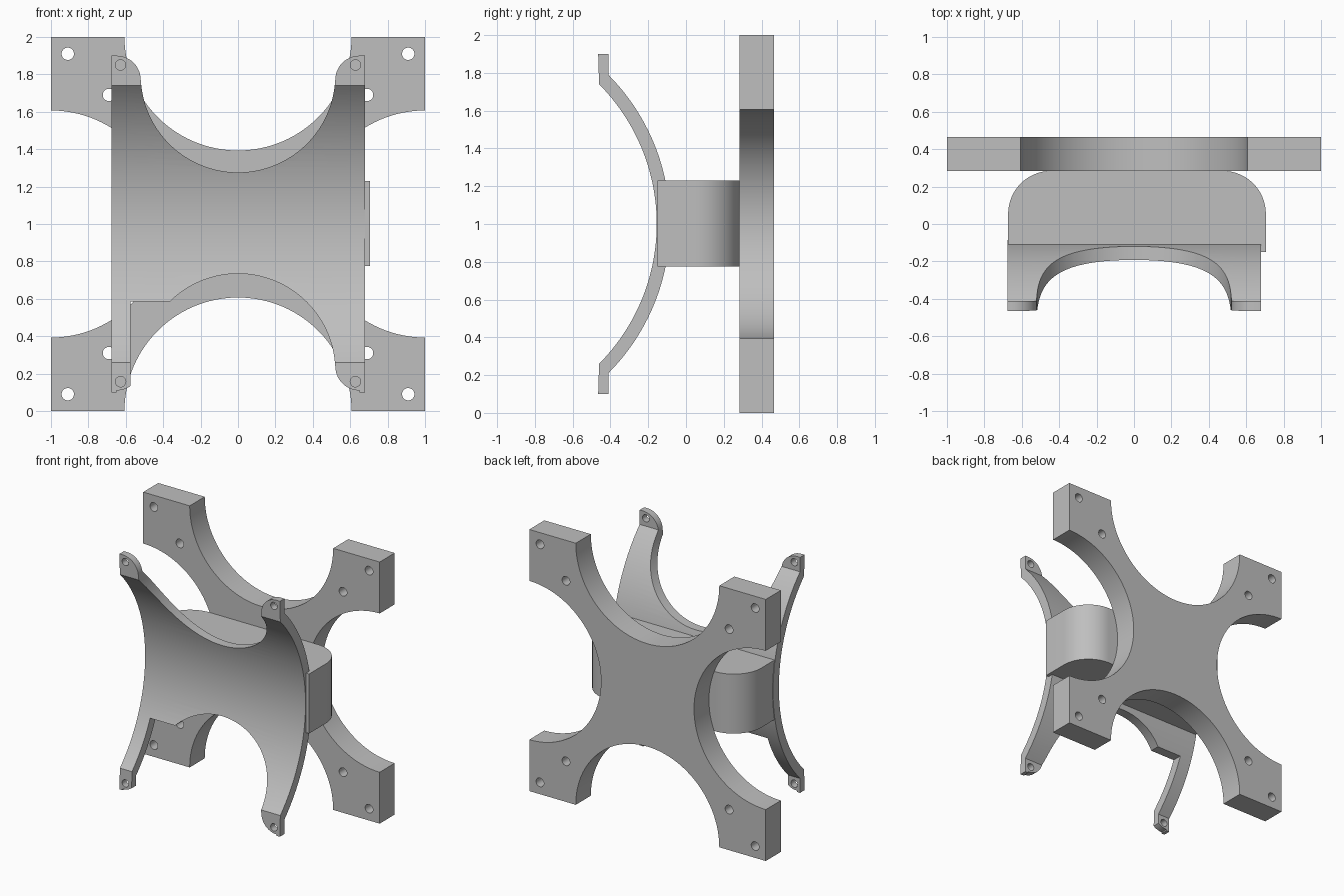
import bpy, bmesh
from math import cos, sin, asin, pi
from mathutils import Vector

if "Cube" in bpy.data.objects:
    bpy.data.objects.remove(bpy.data.objects["Cube"], do_unlink=True)

grey = bpy.data.materials.new("plain_grey")
grey.use_nodes = True
colour = (0.52, 0.52, 0.52, 1)
grey.diffuse_color = colour
grey.node_tree.nodes["Principled BSDF"].inputs["Base Color"].default_value = colour


def arc(cu, cv, r, start, end, steps=32):
    """Points along a circular arc."""
    angles = [start + (end - start) * i / steps for i in range(steps + 1)]
    return [(cu + r * cos(a), cv + r * sin(a)) for a in angles]


def prism(name, profile, axis, low, high):
    """Extrude a closed 2D profile along x, y or z."""
    place = {"x": lambda u, v: (low, u, v),
             "y": lambda u, v: (u, low, v),
             "z": lambda u, v: (u, v, low)}[axis]
    direction = Vector([float(axis == a) for a in "xyz"])
    bm = bmesh.new()
    face = bm.faces.new([bm.verts.new(place(u, v)) for u, v in profile])
    extruded = bmesh.ops.extrude_face_region(bm, geom=[face])["geom"]
    moved = [g for g in extruded if isinstance(g, bmesh.types.BMVert)]
    bmesh.ops.translate(bm, verts=moved, vec=direction * (high - low))
    bmesh.ops.recalc_face_normals(bm, faces=bm.faces)
    mesh = bpy.data.meshes.new(name)
    bm.to_mesh(mesh)
    bm.free()
    obj = bpy.data.objects.new(name, mesh)
    bpy.context.collection.objects.link(obj)
    mesh.materials.append(grey)
    return obj


def activate(obj):
    bpy.ops.object.select_all(action="DESELECT")
    obj.select_set(True)
    bpy.context.view_layer.objects.active = obj


def cut(obj, profile, low, high):
    """Remove a front-to-back prism from a part."""
    cutter = prism("cutter", profile, "y", low, high)
    cutter.hide_render = True
    mod = obj.modifiers.new("cut", "BOOLEAN")
    mod.operation = "DIFFERENCE"
    mod.solver = "EXACT"
    mod.object = cutter
    activate(obj)
    bpy.ops.object.modifier_apply(modifier=mod.name)
    bpy.data.objects.remove(cutter, do_unlink=True)


def circle(u, v, r, steps=32):
    return arc(u, v, r, 0, 2 * pi, steps)[:-1]


# Back plate: square with four round bites and two screw holes per arm
back_plate = prism("back_plate", [(-1, 0), (1, 0), (1, 2), (-1, 2)], "y", 0.283, 0.465)
for u, v in [(0, 0), (0, 2), (-1, 1), (1, 1)]:
    cut(back_plate, circle(u, v, 0.607, 96), 0.1, 0.7)
for side in (-1, 1):
    for end in (-1, 1):
        for offset in (0.91, 0.69):
            cut(back_plate, circle(side * offset, 1 + end * offset, 0.033), 0.1, 0.7)

# Middle block with rounded back corners
corner = 0.23
block_profile = ([(-0.673, -0.15), (0.705, -0.15)]
                 + arc(0.705 - corner, 0.284 - corner, corner, 0, pi / 2, 16)
                 + arc(-0.673 + corner, 0.284 - corner, corner, pi / 2, pi, 16))
middle_block = prism("middle_block", block_profile, "z", 0.775, 1.23)

# Curved front cradle: bowed sheet with upright tabs at both ends
bow_y, inner, outer = -1.205, 1.05, 1.12
a, b = asin(0.74 / inner), asin(0.79 / outer)
front, back, tip = -0.465, -0.411, 0.9
sheet = ([(front, 1 - tip)] + arc(bow_y, 1, inner, -a, a, 48) + [(front, 1 + tip)]
         + [(back, 1 + tip)] + arc(bow_y, 1, outer, b, -b, 48) + [(back, 1 - tip)])
front_cradle = prism("front_cradle", sheet, "x", -0.677, 0.68)

# Round openings between the tabs, which also round the tab corners
opening = (arc(0, 0.796, 0.52, pi, 2 * pi, 64)[1:-1]
           + arc(0.65, 0.77, 0.13, pi, pi / 2, 12)
           + [(0.65, 1.1), (-0.65, 1.1)]
           + arc(-0.65, 0.77, 0.13, pi / 2, 0, 12))
cut(front_cradle, [(u, 1 + v) for u, v in opening], -0.8, 0.2)
cut(front_cradle, [(u, 1.01 - v) for u, v in opening], -0.8, 0.2)

# Square notch beside the lower right leg
cut(front_cradle, [(-0.575, -0.1), (0, -0.1), (0, 0.585), (-0.575, 0.585)], -0.8, 0.2)

# Screw holes in the tabs
for side in (-1, 1):
    for z in (0.157, 1.85):
        cut(front_cradle, circle(side * 0.628, z, 0.028, 24), -0.8, 0.2)

for part in (back_plate, middle_block, front_cradle):
    activate(part)
    bpy.ops.object.shade_smooth_by_angle()
